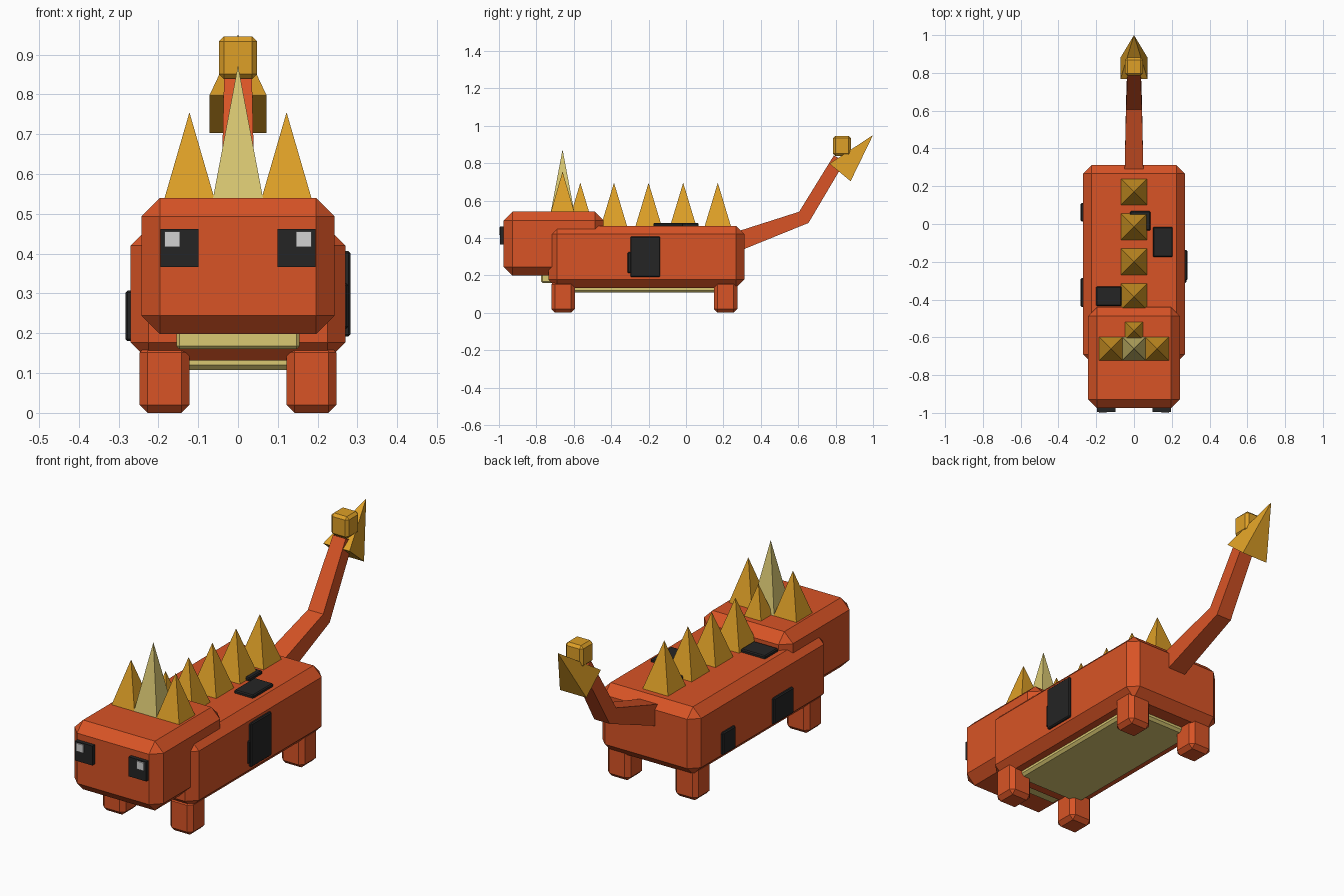
import bpy
import bmesh
from mathutils import Vector

cube = bpy.data.objects.get("Cube")
if cube:
    bpy.data.objects.remove(cube, do_unlink=True)


def material(name, colour):
    m = bpy.data.materials.new(name)
    m.use_nodes = True
    m.diffuse_color = (*colour, 1)
    m.node_tree.nodes["Principled BSDF"].inputs["Base Color"].default_value = (*colour, 1)
    return m


ORANGE = material("burnt orange", (0.69, 0.088, 0.019))
GOLD = material("gold", (0.73, 0.35, 0.02))
PALE = material("pale yellow", (0.70, 0.58, 0.17))
BLACK = material("black", (0.018, 0.018, 0.018))
WHITE = material("light grey", (0.65, 0.65, 0.65))


def finish(name, bm, mat):
    bmesh.ops.recalc_face_normals(bm, faces=bm.faces)
    mesh = bpy.data.meshes.new(name)
    bm.to_mesh(mesh)
    bm.free()
    mesh.materials.append(mat)
    ob = bpy.data.objects.new(name, mesh)
    bpy.context.collection.objects.link(ob)
    return ob


def box(name, x, y, z, mat, bevel=0):
    """Chamfered box from its ranges along each axis."""
    bm = bmesh.new()
    bmesh.ops.create_cube(bm, size=1)
    for v in bm.verts:
        v.co = Vector([(r[0] + r[1]) / 2 + c * (r[1] - r[0]) for r, c in zip((x, y, z), v.co)])
    if bevel:
        bmesh.ops.bevel(bm, geom=bm.edges[:], offset=bevel, segments=1,
                        profile=0.5, affect='EDGES')
    return finish(name, bm, mat)


def pyramid(name, base, apex, mat):
    bm = bmesh.new()
    ring = [bm.verts.new(p) for p in base]
    tip = bm.verts.new(apex)
    bm.faces.new(ring)
    for i in range(4):
        bm.faces.new((ring[i], ring[(i + 1) % 4], tip))
    return finish(name, bm, mat)


def spike(name, x, y, z, half, height, mat=GOLD):
    base = [(x + i * half, y + j * half, z) for i, j in ((-1, -1), (1, -1), (1, 1), (-1, 1))]
    return pyramid(name, base, (x, y, z + height), mat)


# Body, head, jaw and belly
box("body", (-0.27, 0.27), (-0.735, 0.312), (0.132, 0.465), ORANGE, 0.045)
box("head", (-0.243, 0.243), (-0.975, -0.44), (0.198, 0.54), ORANGE, 0.047)
box("jaw", (-0.155, 0.155), (-0.775, -0.5), (0.16, 0.24), PALE, 0.008)
box("belly", (-0.187, 0.187), (-0.63, 0.2), (0.108, 0.18), PALE, 0.012)

# Paired legs and eyes
for side, s in (("left", 1), ("right", -1)):
    def span(a, b):
        return tuple(sorted((s * a, s * b)))
    for end, y in (("front", -0.657), ("back", 0.212)):
        box(f"{end}_{side}_leg", span(0.122, 0.247), (y - 0.063, y + 0.063),
            (0, 0.172), ORANGE, 0.02)
    box(f"{side}_eye", span(0.099, 0.195), (-0.994, -0.95), (0.366, 0.462), BLACK)
    box(f"{side}_pupil", span(0.146, 0.185), (-1.0, -0.992), (0.417, 0.456), WHITE)
    spike(f"{side}_head_spike", s * 0.122, -0.66, 0.538, 0.063, 0.217)

# Spikes along the head and back
spike("centre_head_spike", 0, -0.66, 0.538, 0.063, 0.335, PALE)
spike("rear_head_spike", 0, -0.565, 0.538, 0.047, 0.157)
for i in range(4):
    spike(f"back_spike_{i + 1}", 0, -0.385 + 0.185 * i, 0.463, 0.07, 0.232)

# Dark patches on the top and flanks
top, left, right = (0.45, 0.48), (0.25, 0.282), (-0.282, -0.25)
box("top_patch_front", (-0.2, -0.066), (-0.435, -0.33), top, BLACK, 0.005)
box("top_patch_side", (0.1, 0.205), (-0.175, -0.015), top, BLACK, 0.005)
box("top_patch_rear", (-0.02, 0.087), (-0.035, 0.068), top, BLACK, 0.005)
box("left_patch_large", left, (-0.298, -0.138), (0.192, 0.407), BLACK, 0.005)
box("left_patch_small", (0.25, 0.277), (-0.312, -0.25), (0.212, 0.325), BLACK, 0.005)
box("right_patch_front", right, (-0.44, -0.285), (0.18, 0.308), BLACK, 0.005)
box("right_patch_rear", right, (0.013, 0.112), (0.18, 0.29), BLACK, 0.005)

# Bent, tapering tail: half width, upper point and lower point of each section
sections = [
    (0.05, (0.26, 0.43), (0.26, 0.32)),
    (0.042, (0.605, 0.54), (0.655, 0.48)),
    (0.035, (0.79, 0.84), (0.85, 0.81)),
]
bm = bmesh.new()
rings = []
for w, up, low in sections:
    rings.append([bm.verts.new(p) for p in
                  ((-w, *up), (w, *up), (w, *low), (-w, *low))])
for a, b in zip(rings, rings[1:]):
    for i in range(4):
        j = (i + 1) % 4
        bm.faces.new((a[i], a[j], b[j], b[i]))
bm.faces.new(rings[0])
bm.faces.new(rings[-1])
finish("tail", bm, ORANGE)

# Tail point and the block on top of it
w = 0.072
pyramid("tail_point", [(-w, 0.767, 0.797), (w, 0.767, 0.797), (w, 0.88, 0.703), (-w, 0.88, 0.703)],
        (0, 1.0, 0.95), GOLD)
box("tail_block", (-0.048, 0.048), (0.785, 0.881), (0.838, 0.946), GOLD, 0.013)
